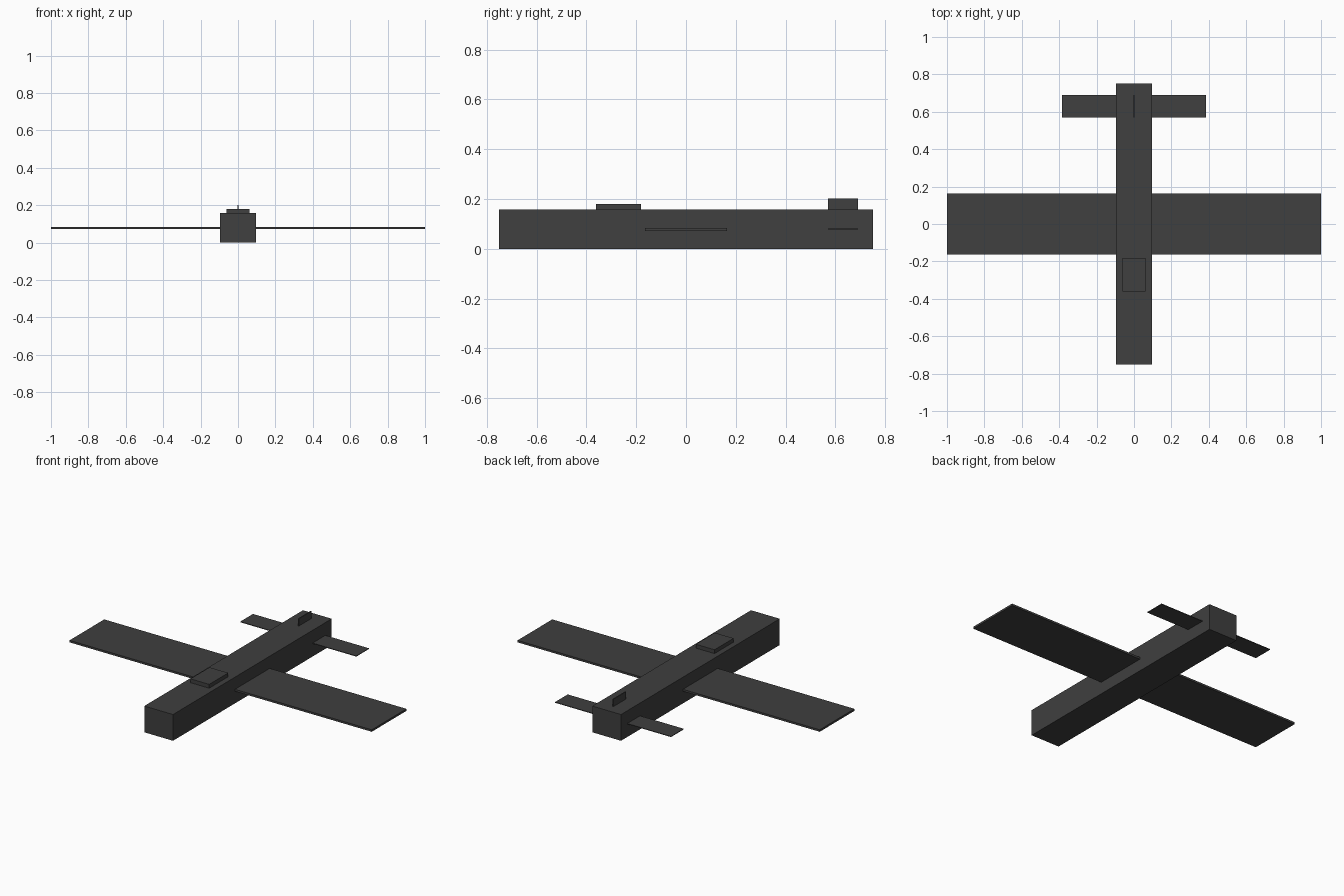
import bpy

if "Cube" in bpy.data.objects:
    bpy.data.objects.remove(bpy.data.objects["Cube"])

dark = bpy.data.materials.new("dark_grey")
dark.diffuse_color = (0.05, 0.05, 0.05, 1)
dark.use_nodes = True
dark.node_tree.nodes["Principled BSDF"].inputs["Base Color"].default_value = dark.diffuse_color


def box(name, x, y, z):
    """Box symmetric in x (half width x), spanning the y and z ranges."""
    bpy.ops.mesh.primitive_cube_add(
        size=1, location=(0, (y[0] + y[1]) / 2, (z[0] + z[1]) / 2))
    ob = bpy.context.object
    ob.name = name
    ob.scale = (2 * x, y[1] - y[0], z[1] - z[0])
    bpy.ops.object.transform_apply(location=False, rotation=False, scale=True)
    ob.data.materials.append(dark)
    return ob


TOP = 0.157  # top of the fuselage

# Body
box("fuselage", 0.095, (-0.75, 0.75), (0, TOP))
# Main wing passes straight through the body
box("main_wing", 1.0, (-0.164, 0.164), (0.072, 0.084))
# Tail surfaces
box("tailplane", 0.384, (0.57, 0.69), (0.0765, 0.0805))
box("tail_fin", 0.003, (0.57, 0.69), (TOP - 0.03, 0.201))
# Canopy set into the top of the body
box("canopy", 0.062, (-0.361, -0.181), (TOP - 0.02, 0.18))
